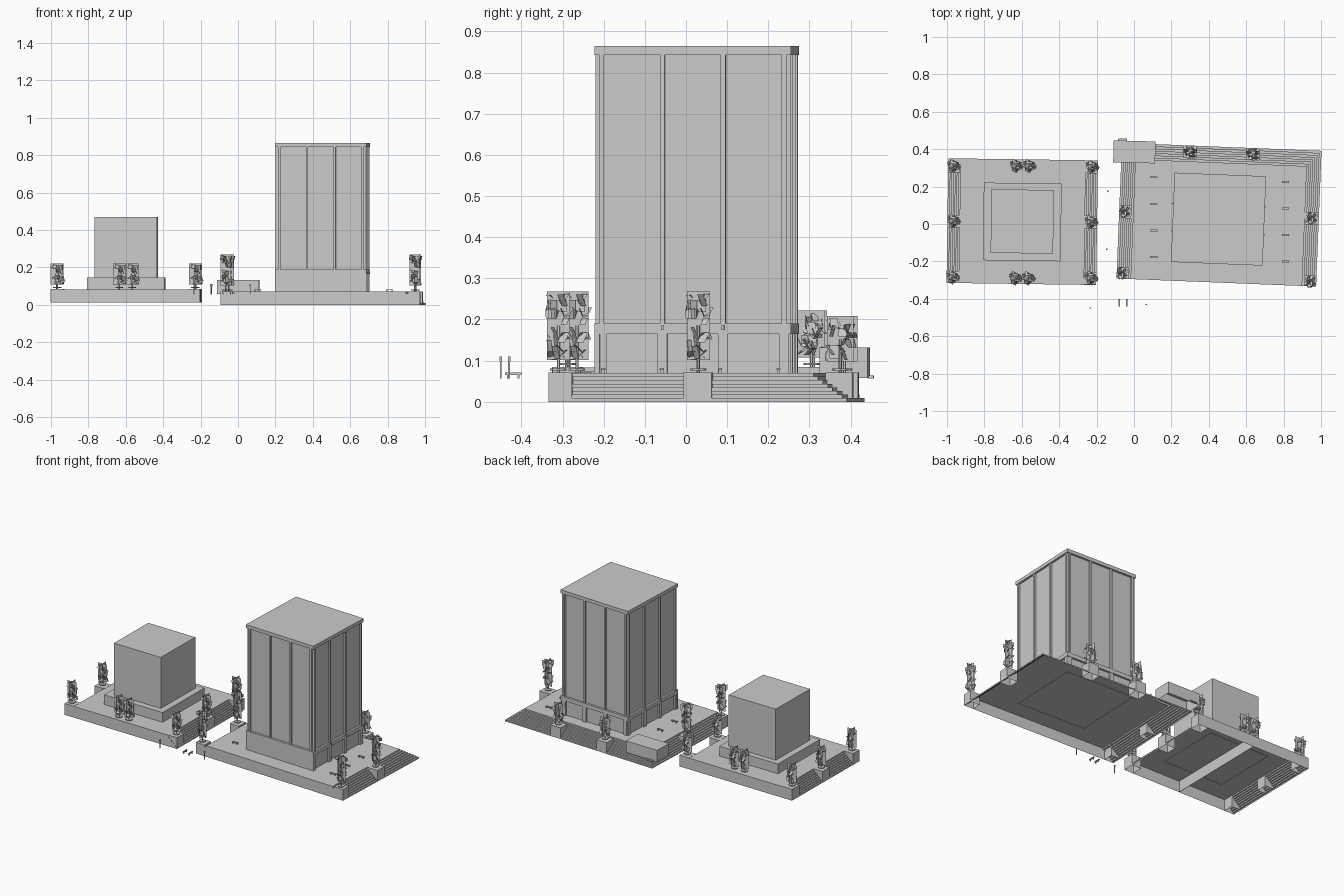
import bpy, bmesh, math, random
from mathutils import Matrix, Vector

if "Cube" in bpy.data.objects:
    bpy.data.objects.remove(bpy.data.objects["Cube"])

random.seed(4)
# Local frames of the two building lots (slightly rotated)
LEFT = Matrix.Translation((-0.5975, 0.0125, 0)) @ Matrix.Rotation(math.radians(-0.8), 4, 'Z')
RIGHT = Matrix.Translation((0.4545, 0.05, 0)) @ Matrix.Rotation(math.radians(-2.3), 4, 'Z')
TOWER = Matrix.Translation((0.452, 0.026, 0)) @ Matrix.Rotation(math.radians(-2.3), 4, 'Z')
WORLD = Matrix.Identity(4)


def finish(name, bm, frame=WORLD):
    me = bpy.data.meshes.new(name)
    bm.to_mesh(me)
    bm.free()
    ob = bpy.data.objects.new(name, me)
    bpy.context.collection.objects.link(ob)
    ob.matrix_world = frame
    return ob


def loft(name, frame, rings, bottom=False):
    """Stack of rectangles (x0, x1, y0, y1, z) joined into an open shell."""
    bm = bmesh.new()
    loops = [[bm.verts.new(p) for p in ((a, c, z), (b, c, z), (b, d, z), (a, d, z))]
             for a, b, c, d, z in rings]
    for lo, hi in zip(loops, loops[1:]):
        for i in range(4):
            j = (i + 1) % 4
            bm.faces.new((lo[i], lo[j], hi[j], hi[i]))
    bm.faces.new(loops[-1])
    if bottom:
        bm.faces.new(loops[0][::-1])
    bmesh.ops.dissolve_degenerate(bm, dist=1e-5, edges=bm.edges)
    return finish(name, bm, frame)


def box(name, frame, x0, x1, y0, y1, z0, z1, bottom=True):
    return loft(name, frame, [(x0, x1, y0, y1, z0), (x0, x1, y0, y1, z1)], bottom)


def stepped_platform(name, frame, hx, hy, z0, z1, run, back_run, steps=8):
    rings = []
    for i in range(steps):
        dx, dy = run * i / (steps - 1), back_run * i / (steps - 1)
        for k in (i, i + 1):
            rings.append((-hx + dx, hx - dx, -hy, hy - dy, z0 + (z1 - z0) * k / steps))
    loft(name, frame, rings)


def tree_mesh(name, z_ground, z_low, z_top, r):
    bm = bmesh.new()

    def cyl(rad, lo, hi, seg):
        bmesh.ops.create_cone(bm, cap_ends=True, segments=seg, radius1=rad, radius2=rad,
                              depth=hi - lo, matrix=Matrix.Translation((0, 0, (lo + hi) / 2)))
    # trunk and ground grate
    cyl(0.004, z_ground, (z_low + z_top) / 2, 6)
    cyl(0.02, z_ground + 0.006, z_ground + 0.011, 8)
    # crossed foliage cards
    for k in range(2):
        u = Vector((math.cos(k * math.pi / 2), math.sin(k * math.pi / 2), 0)) * r * 0.85
        bm.faces.new([bm.verts.new(s * u + Vector((0, 0, z)))
                      for s, z in ((-1, z_low), (1, z_low), (1, z_top), (-1, z_top))])
    # scattered leaf quads
    for k in range(45):
        a, d = random.uniform(0, 6.28), r * 0.75 * math.sqrt(random.random())
        s = random.uniform(0.007, 0.012)
        pos = Vector((d * math.cos(a), d * math.sin(a), random.uniform(z_low + 0.01, z_top - 0.01)))
        rot = Matrix.Rotation(random.uniform(0, 6.28), 3, 'Z') @ Matrix.Rotation(random.uniform(0.5, 2.4), 3, 'X')
        bm.faces.new([bm.verts.new(pos + rot @ Vector((p * s, q * s * 1.3, 0)))
                      for p, q in ((-1, -1), (1, -1), (1, 1), (-1, 1))])
    return bm


def plant(name, spots, *dims):
    first = None
    for x, y in spots:
        if first is None:
            first = finish(name, tree_mesh(name, *dims))
            ob = first
        else:
            ob = bpy.data.objects.new(name, first.data)
            bpy.context.collection.objects.link(ob)
        ob.location = (x, y, 0)


def planters(frame, spots, hx, hy, z0, z1):
    for x, y in spots:
        p = frame.inverted() @ Vector((x, y, 0))
        box("planter_block", frame, max(p.x - 0.036, -hx) if p.x > -hx + 0.06 else -hx,
            min(p.x + 0.036, hx) if p.x < hx - 0.06 else hx,
            max(p.y - 0.034, -hy), min(p.y + 0.034, hy) if p.y < hy - 0.06 else hy,
            z0, z1 + 0.001, False)


# Left lot: stairs on both x sides, planters, plain block building
left_trees = [(-0.965, 0.31), (-0.965, 0.015), (-0.97, -0.285),
              (-0.225, 0.305), (-0.23, 0.01), (-0.23, -0.29)]
mid_trees = [(-0.63, 0.31), (-0.56, 0.31), (-0.635, -0.29), (-0.565, -0.29)]
stepped_platform("left_platform", LEFT, 0.40, 0.333, 0.012, 0.083, 0.065, 0)
planters(LEFT, left_trees, 0.40, 0.333, 0.012, 0.083)
box("left_dividing_wall", LEFT, -0.001, 0.001, -0.33, 0.33, 0.012, 0.082)
loft("left_building", LEFT, [(-0.208, 0.208, -0.209, 0.206, 0.081), (-0.208, 0.208, -0.209, 0.206, 0.145),
                             (-0.167, 0.167, -0.169, 0.171, 0.145), (-0.167, 0.167, -0.169, 0.171, 0.47)])
plant("left_tree", left_trees + mid_trees, 0.083, 0.108, 0.222, 0.038)

# Right lot: stairs on three sides
tall = [(-0.05, 0.065), (-0.065, -0.265), (0.95, 0.03), (0.945, -0.31)]
short = [(0.30, 0.385), (0.635, 0.375)]
stepped_platform("right_platform", RIGHT, 0.534, 0.363, 0, 0.07, 0.075, 0.085)
planters(RIGHT, tall + short, 0.534, 0.363, 0, 0.07)
plant("tall_tree", tall, 0.07, 0.102, 0.268, 0.033)
plant("short_tree", short, 0.07, 0.098, 0.208, 0.038)

# Tower: recessed core, podium, cap, pilasters
HX, HY = 0.245, 0.239
CX, CY = HX - 0.013, HY - 0.013
box("tower_core", TOWER, -CX, CX, -CY, CY, 0.068, 0.85, False)
box("tower_cap", TOWER, -HX, HX, -HY, HY, 0.843, 0.865)
box("podium_band", TOWER, -HX, HX, -HY, HY, 0.165, 0.19)
box("podium_front", TOWER, -HX, HX, -HY, -CY, 0.069, 0.166)
for t in (-0.222, -0.074, 0.074, 0.222):
    for s in (-1, 1):
        xs = sorted((s * (CX - 0.002), s * (HX - 0.002)))
        ys = sorted((s * (CY - 0.002), s * (HY - 0.002)))
        box("side_pilaster", TOWER, xs[0], xs[1], t - 0.006, t + 0.006, 0.07, 0.845)
        box("face_pilaster", TOWER, t - 0.006, t + 0.006, ys[0], ys[1], 0.07, 0.845)
        # podium piers and wall lamps
        box("podium_pier", TOWER, xs[0], xs[1], t - 0.012, t + 0.012, 0.07, 0.166)
        if abs(t) < 0.1:
            xl = sorted((s * HX, s * (HX + 0.006)))
            box("wall_lamp", TOWER, xl[0], xl[1], t - 0.003, t + 0.003, 0.175, 0.186)
    box("back_podium_pier", TOWER, t - 0.012, t + 0.012, CY - 0.002, HY - 0.002, 0.07, 0.166)

# Plaza benches
for x, y0 in ((0.105, 0.25), (0.81, 0.225)):
    for i in range(4):
        y = y0 - 0.142 * i
        box("plaza_bench_seat", WORLD, x - 0.02, x + 0.02, y - 0.005, y + 0.005, 0.078, 0.082)
        for dx in (-0.014, 0.014):
            box("plaza_bench_leg", WORLD, x + dx - 0.002, x + dx + 0.002, y - 0.004, y + 0.004, 0.07, 0.079)

# Entrance kiosk at the back corner
KIOSK = Matrix.Translation((0.002, 0.384, 0)) @ Matrix.Rotation(math.radians(-1.5), 4, 'Z')
box("kiosk", KIOSK, -0.112, 0.112, -0.057, 0.06, 0.058, 0.132, False)
box("kiosk_step", KIOSK, -0.088, -0.04, 0.058, 0.071, 0.056, 0.064)

# Street furniture beside the lots
for x, y in ((-0.235, -0.45), (0.065, -0.43), (-0.145, -0.135), (-0.14, 0.175)):
    box("street_post", WORLD, x - 0.002, x + 0.002, y - 0.002, y + 0.002, 0.056, 0.108)
    box("street_post_head", WORLD, x - 0.004, x + 0.004, y - 0.003, y + 0.003, 0.098, 0.11)
for x in (-0.08, -0.04):
    box("street_bench_seat", WORLD, x - 0.004, x + 0.004, -0.44, -0.40, 0.065, 0.071)
    for y in (-0.433, -0.407):
        box("street_bench_leg", WORLD, x - 0.003, x + 0.003, y - 0.002, y + 0.002, 0.056, 0.066)
